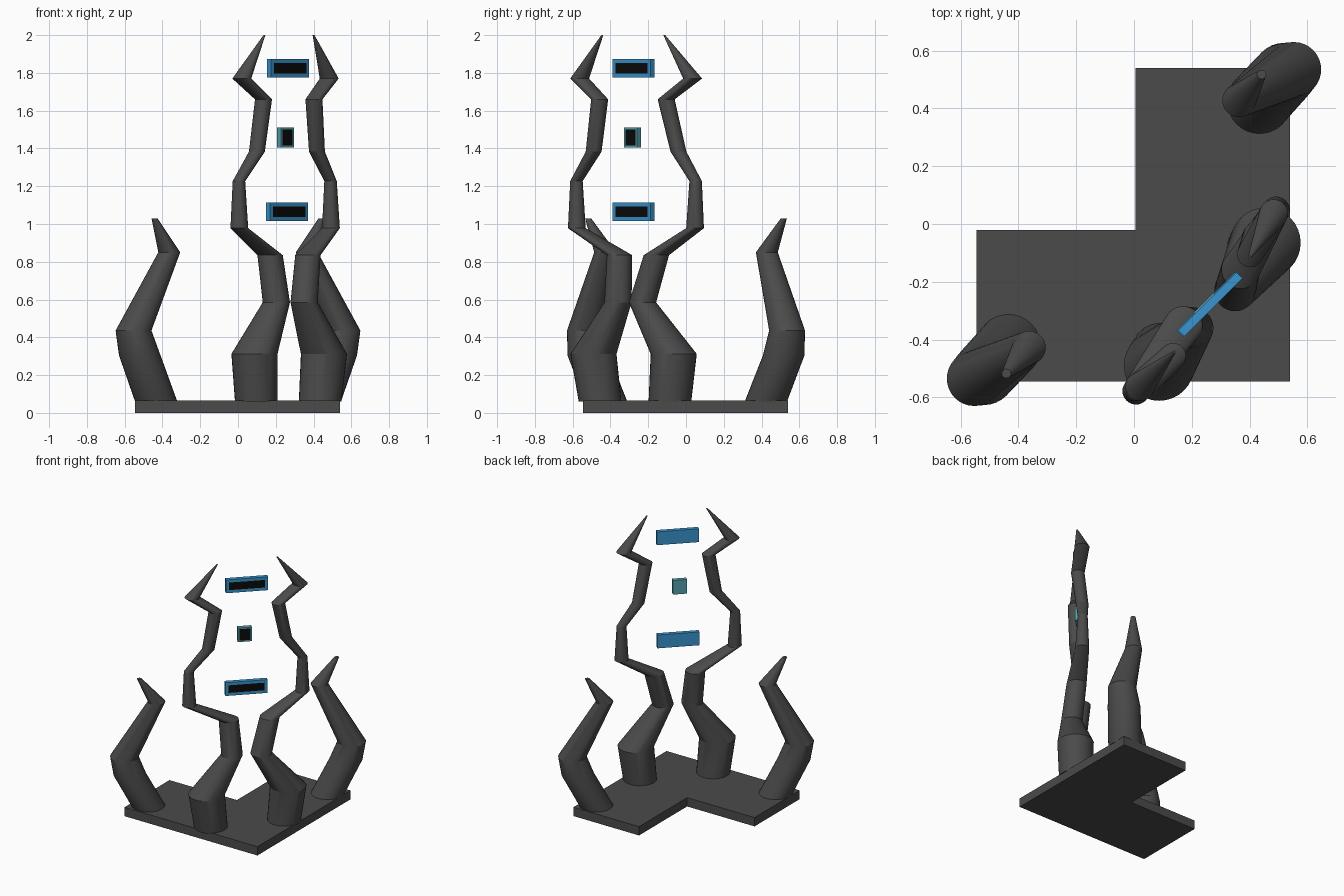
import bpy, bmesh, math
from mathutils import Matrix

if "Cube" in bpy.data.objects:
    bpy.data.objects.remove(bpy.data.objects["Cube"])


def material(name, rgb):
    m = bpy.data.materials.new(name)
    m.diffuse_color = (*rgb, 1)
    m.use_nodes = True
    m.node_tree.nodes["Principled BSDF"].inputs["Base Color"].default_value = m.diffuse_color
    return m


DARK = material("dark_stone", (0.07, 0.07, 0.07))
BLUE = material("blue", (0.04, 0.30, 0.62))
TEAL = material("teal", (0.09, 0.36, 0.42))
BLACK = material("black", (0.003, 0.003, 0.003))


def finish(bm, name, *mats):
    bmesh.ops.recalc_face_normals(bm, faces=bm.faces)
    me = bpy.data.meshes.new(name)
    bm.to_mesh(me)
    bm.free()
    for m in mats:
        me.materials.append(m)
    ob = bpy.data.objects.new(name, me)
    bpy.context.collection.objects.link(ob)
    return ob


def tentacle(name, rings, sides=32):
    """Stack of level circles (x, y, z, radius) bridged into a bent horn."""
    bm = bmesh.new()
    loops = [[bm.verts.new((x + r * math.cos(2 * math.pi * i / sides),
                            y + r * math.sin(2 * math.pi * i / sides), z))
              for i in range(sides)] for x, y, z, r in rings]
    for a, b in zip(loops, loops[1:]):
        for i in range(sides):
            j = (i + 1) % sides
            bm.faces.new((a[i], a[j], b[j], b[i]))
    bm.faces.new(loops[0])
    bm.faces.new(loops[-1])
    ob = finish(bm, name, DARK)
    bpy.context.view_layer.objects.active = ob
    ob.select_set(True)
    bpy.ops.object.shade_smooth_by_angle(angle=math.radians(20))
    ob.select_set(False)


def panel(name, centre, length, height, margin, mat):
    """Thin block facing the outer corner, with a black inset on its front."""
    bm = bmesh.new()
    bmesh.ops.create_cube(bm, size=1, matrix=Matrix.Diagonal((length, 0.03, height, 1)))
    front = min(bm.faces, key=lambda f: f.calc_center_median().y)
    bmesh.ops.inset_region(bm, faces=[front], thickness=margin)
    front.material_index = 1
    ob = finish(bm, name, mat, BLACK)
    ob.location = centre
    ob.rotation_euler.z = math.radians(45)


# L-shaped base plate
bm = bmesh.new()
outline = [(-.545, -.545), (.54, -.545), (.54, .54), (.005, .54), (.005, -.02), (-.545, -.02)]
plate = bm.faces.new([bm.verts.new((x, y, 0)) for x, y in outline])
top = bmesh.ops.extrude_face_region(bm, geom=[plate])["geom"]
bmesh.ops.translate(bm, vec=(0, 0, .065),
                    verts=[v for v in top if isinstance(v, bmesh.types.BMVert)])
finish(bm, "base_plate", DARK)

# tall inner tentacles: shared heights and radii, separate paths
levels = [(.06, .113), (.312, .122), (.585, .072), (.835, .067), (.978, .047), (1.227, .033),
          (1.383, .042), (1.66, .045), (1.77, .05), (2.0, .005)]
left_path = [(.097, -.455), (.087, -.49), (.203, -.36), (.17, -.352), (.007, -.578),
             (.005, -.58), (.10, -.489), (.135, -.457), (.02, -.563), (.14, -.443)]
right_path = [(.435, -.085), (.455, -.065), (.35, -.23), (.37, -.157), (.492, .048),
              (.49, .051), (.418, -.04), (.402, -.105), (.483, .035), (.40, -.115)]
for name, path in (("tall_tentacle_left", left_path), ("tall_tentacle_right", right_path)):
    tentacle(name, [(*p, *l) for p, l in zip(path, levels)])

# short outer tentacles: the second is the first turned half way round
short = [(-.433, -.423, .06, .112), (-.52, -.517, .304, .11), (-.553, -.535, .436, .095),
         (-.364, -.428, .85, .058), (-.442, -.518, 1.03, .016)]
for name, s in (("short_tentacle_left", 1), ("short_tentacle_right", -1)):
    tentacle(name, [(s * x, s * y, z, r) for x, y, z, r in short])

# floating panels
panel("upper_panel", (.265, -.278, 1.825), .285, .098, .03, BLUE)
panel("middle_panel", (.251, -.283, 1.458), .095, .104, .014, TEAL)
panel("lower_panel", (.26, -.278, 1.066), .285, .098, .03, BLUE)
